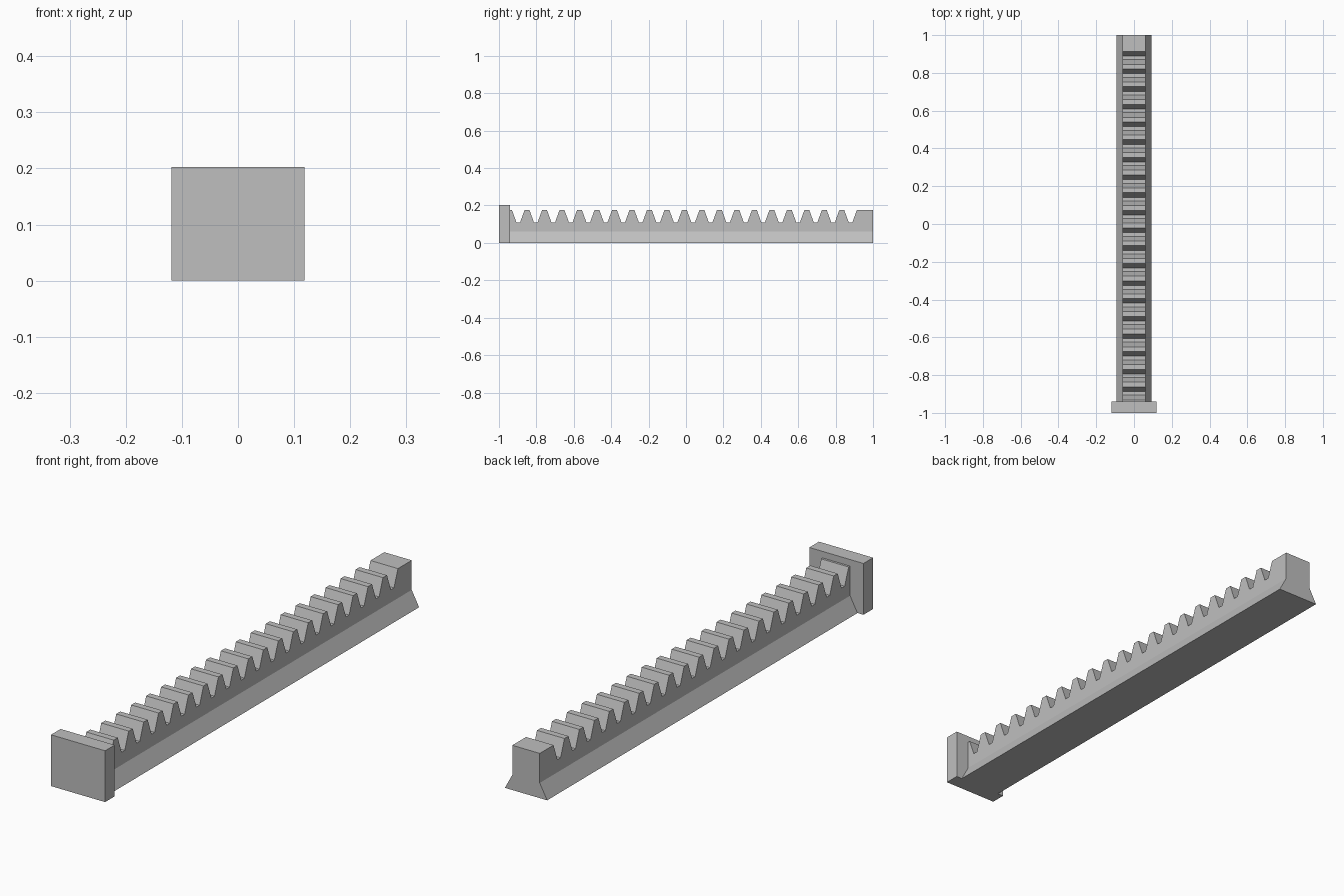
import bpy, bmesh, math
from mathutils import Vector

if "Cube" in bpy.data.objects:
    bpy.data.objects.remove(bpy.data.objects["Cube"])

grey = bpy.data.materials.new("plain grey")
grey.use_nodes = True
colour = (0.52, 0.52, 0.52, 1)
grey.diffuse_color = colour
grey.node_tree.nodes["Principled BSDF"].inputs["Base Color"].default_value = colour


def add_object(name, bm):
    bmesh.ops.recalc_face_normals(bm, faces=bm.faces)
    mesh = bpy.data.meshes.new(name)
    bm.to_mesh(mesh)
    bm.free()
    mesh.materials.append(grey)
    obj = bpy.data.objects.new(name, mesh)
    bpy.context.collection.objects.link(obj)
    return obj


# Sizes
BACK, PLATE_BACK, FRONT = 1.0, -0.94, -1.0
HALF_TOP, HALF_BASE, WAIST = 0.06, 0.0925, 0.06
ROOT, TIP = 0.11, 0.177
PITCH, FIRST, TEETH = 0.0935, -0.85, 19
TIP_HALF = 0.0126
ROOT_HALF = TIP_HALF + (TIP - ROOT) * math.tan(math.radians(20))

# Toothed side profile as (y, z): half tooth at the plate, full teeth, end block
outline = [(PLATE_BACK, 0), (PLATE_BACK, TIP)]
start = FIRST - PITCH
outline += [(start + TIP_HALF, TIP), (start + ROOT_HALF, ROOT)]
for i in range(TEETH):
    y = FIRST + i * PITCH
    outline += [(y - ROOT_HALF, ROOT), (y - TIP_HALF, TIP),
                (y + TIP_HALF, TIP), (y + ROOT_HALF, ROOT)]
end = FIRST + TEETH * PITCH
outline += [(end - ROOT_HALF, ROOT), (end - TIP_HALF, TIP), (BACK, TIP), (BACK, 0)]

# Rack bar: extrude the profile, then flare the foot below the waist
bm = bmesh.new()
side = bm.faces.new([bm.verts.new((-HALF_TOP, y, z)) for y, z in outline])
grown = bmesh.ops.extrude_face_region(bm, geom=[side], use_keep_orig=True)
moved = [g for g in grown["geom"] if isinstance(g, bmesh.types.BMVert)]
bmesh.ops.translate(bm, verts=moved, vec=(2 * HALF_TOP, 0, 0))
bmesh.ops.bisect_plane(bm, geom=bm.verts[:] + bm.edges[:] + bm.faces[:],
                       plane_co=Vector((0, 0, WAIST)), plane_no=Vector((0, 0, 1)))
for v in bm.verts:
    if v.co.z < 0.001:
        v.co.x *= HALF_BASE / HALF_TOP
add_object("rack_bar", bm)

# End stop plate
bm = bmesh.new()
bmesh.ops.create_cube(bm, size=1)
bmesh.ops.scale(bm, verts=bm.verts, vec=(0.237, PLATE_BACK - FRONT, 0.203))
bmesh.ops.translate(bm, verts=bm.verts, vec=(0, (PLATE_BACK + FRONT) / 2, 0.1015))
add_object("end_plate", bm)
